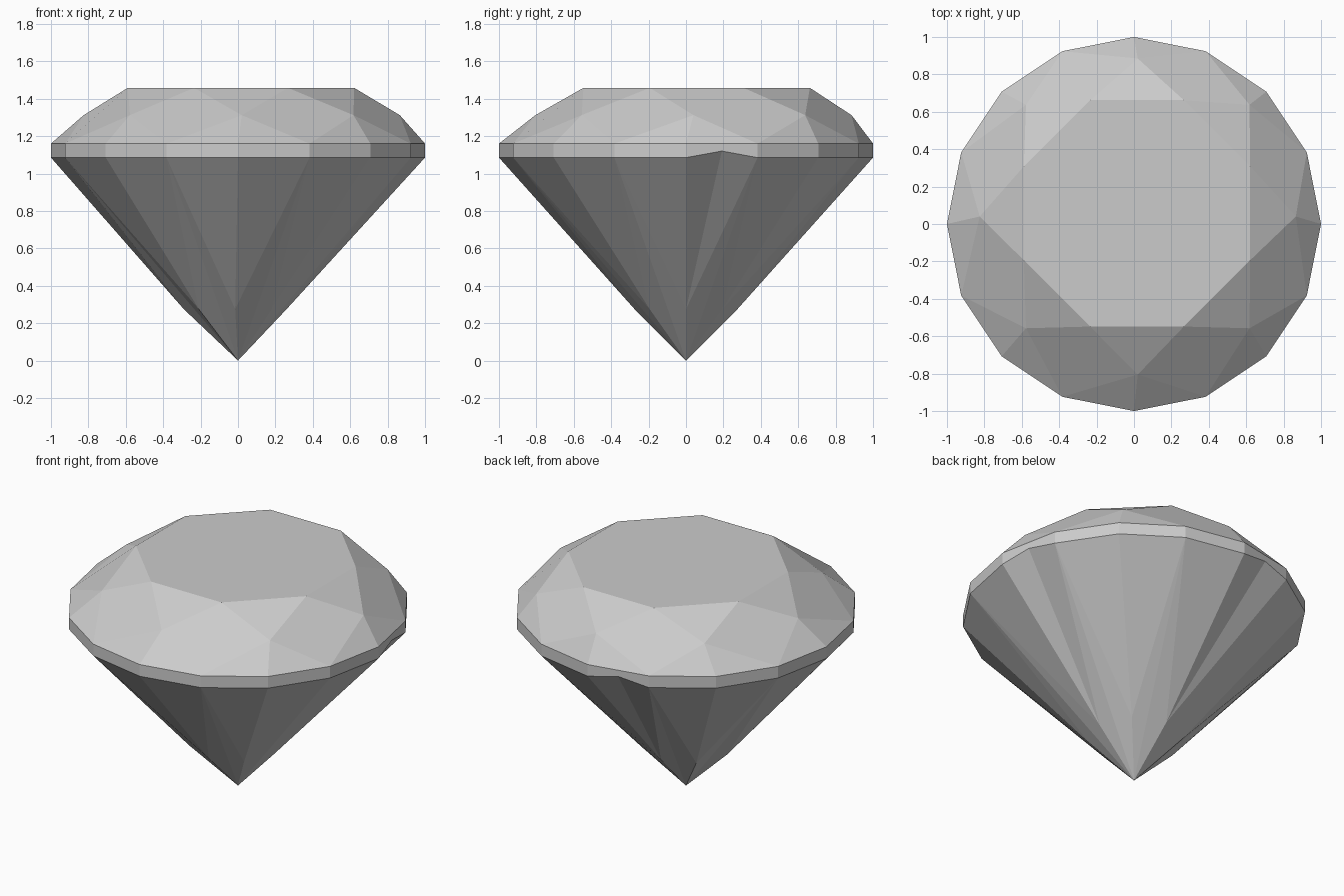
import bpy
import bmesh
from math import cos, sin, radians

cube = bpy.data.objects.get("Cube")
if cube:
    bpy.data.objects.remove(cube)

STEP = 22.5
TOP, UPPER, LOWER = 1.458, 1.16, 1.085

# One plain grey for the whole stone
grey = bpy.data.materials.new("stone grey")
grey.use_nodes = True
colour = (0.6, 0.6, 0.6, 1)
grey.diffuse_color = colour
grey.node_tree.nodes["Principled BSDF"].inputs["Base Color"].default_value = colour


def ring(bm, count, radius, z, start=0, centre=(0, 0)):
    """Evenly spaced vertices around a circle."""
    angles = [radians(start + 360 * i / count) for i in range(count)]
    return [bm.verts.new((centre[0] + radius * cos(a), centre[1] + radius * sin(a), z))
            for a in angles]


def finish(bm, name):
    mesh = bpy.data.meshes.new(name)
    bm.to_mesh(mesh)
    bm.free()
    mesh.materials.append(grey)
    obj = bpy.data.objects.new(name, mesh)
    bpy.context.collection.objects.link(obj)


# Crown: table, star facets, kites and upper girdle facets
bm = bmesh.new()
table = ring(bm, 8, 0.655, TOP, STEP, (0.016, 0.057))
mids = ring(bm, 8, 0.845, 1.312, 0, (0.02, 0.04))
rim = ring(bm, 16, 1, UPPER)
bm.faces.new(table)
for i in range(8):
    bm.faces.new((table[i - 1], mids[i], table[i]))
    bm.faces.new((table[i], mids[i], rim[2 * i + 1], mids[(i + 1) % 8]))
    bm.faces.new((mids[i], rim[2 * i - 1], rim[2 * i]))
    bm.faces.new((mids[i], rim[2 * i], rim[2 * i + 1]))
finish(bm, "crown")


def notch_between(bm, a, b):
    """Raised point halfway along a girdle edge."""
    point = (a.co + b.co) / 2
    point.z += 0.035
    return bm.verts.new(point)


NOTCHED = (0, 4)  # girdle sides with a small natural notch

# Girdle: thin band of flat sides
bm = bmesh.new()
upper = ring(bm, 16, 1, UPPER)
lower = ring(bm, 16, 1, LOWER)
for i in range(16):
    j = (i + 1) % 16
    if i in NOTCHED:
        n = notch_between(bm, lower[i], lower[j])
        bm.faces.new((lower[i], n, upper[i]))
        bm.faces.new((n, upper[j], upper[i]))
        bm.faces.new((n, lower[j], upper[j]))
    else:
        bm.faces.new((lower[i], lower[j], upper[j], upper[i]))
finish(bm, "girdle")

# Pavilion: long lower girdle facets and kites down to the point
bm = bmesh.new()
rim = ring(bm, 16, 1, LOWER)
mids = ring(bm, 8, 0.275, 0.275, 0, (-0.015, 0))
point = bm.verts.new((0, 0, 0))
for i in range(16):
    j = (i + 1) % 16
    mid = mids[((i + 1) // 2) % 8]
    if i in NOTCHED:
        n = notch_between(bm, rim[i], rim[j])
        bm.faces.new((mid, n, rim[i]))
        bm.faces.new((mid, rim[j], n))
    else:
        bm.faces.new((mid, rim[j], rim[i]))
    if i % 2:
        before = mids[i // 2]
        bm.faces.new((point, rim[i], before))
        bm.faces.new((point, mid, rim[i]))
finish(bm, "pavilion")
